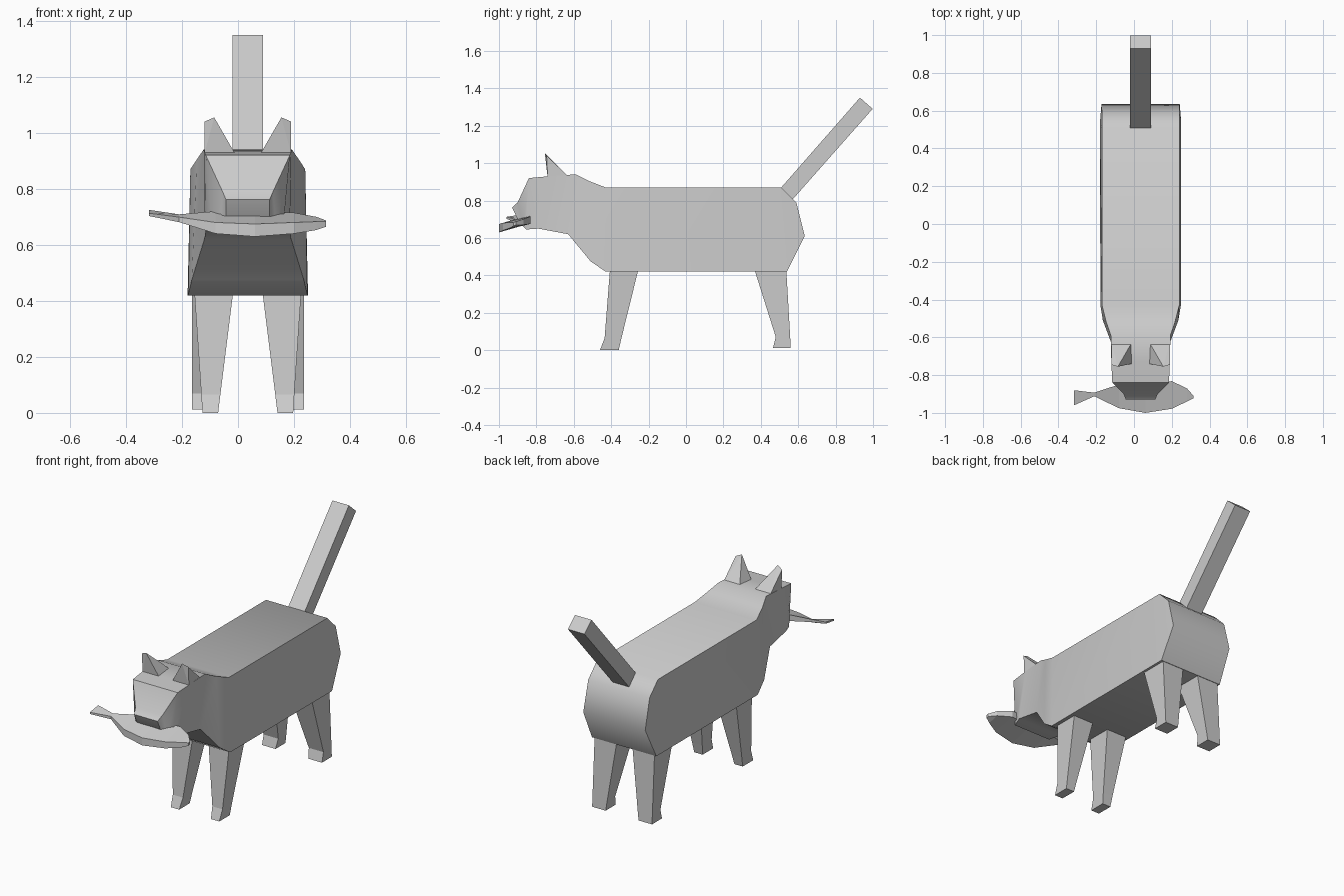
import bpy, bmesh, math

if "Cube" in bpy.data.objects:
    bpy.data.objects.remove(bpy.data.objects["Cube"])

CX = 0.035  # the animal's middle plane


def finish(name, bm, smooth=None):
    bmesh.ops.recalc_face_normals(bm, faces=bm.faces)
    mesh = bpy.data.meshes.new(name)
    bm.to_mesh(mesh)
    bm.free()
    ob = bpy.data.objects.new(name, mesh)
    bpy.context.collection.objects.link(ob)
    if smooth:
        bpy.ops.object.select_all(action='DESELECT')
        ob.select_set(True)
        bpy.context.view_layer.objects.active = ob
        bpy.ops.object.shade_smooth_by_angle(angle=math.radians(smooth))
    return ob


def loft(name, rings, smooth=None):
    """Skin a row of four-point rings and cap both ends."""
    bm = bmesh.new()
    loops = [[bm.verts.new(p) for p in ring] for ring in rings]
    for a, b in zip(loops, loops[1:]):
        for i in range(4):
            j = (i + 1) % 4
            bm.faces.new((a[i], a[j], b[j], b[i]))
    bm.faces.new(loops[0])
    bm.faces.new(loops[-1])
    return finish(name, bm, smooth)


def rect(x0, x1, y0, y1, z):
    return [(x0, y0, z), (x1, y0, z), (x1, y1, z), (x0, y1, z)]


# Body and head: top (y, z), bottom (y, z), half widths at top and bottom
stations = [
    (0.59, 0.79, 0.635, 0.61, 0.205, 0.207),
    (0.51, 0.87, 0.54, 0.42, 0.205, 0.215),
    (-0.43, 0.87, -0.43, 0.42, 0.205, 0.213),
    (-0.52, 0.905, -0.51, 0.475, 0.182, 0.2),
    (-0.59, 0.94, -0.63, 0.62, 0.158, 0.155),
    (-0.73, 0.93, -0.79, 0.65, 0.155, 0.15),
    (-0.84, 0.92, -0.855, 0.645, 0.15, 0.125),
    (-0.90, 0.79, -0.87, 0.66, 0.09, 0.1),
    (-0.93, 0.762, -0.90, 0.70, 0.078, 0.078),
]
loft("body_and_head", [
    [(CX - wt, yt, zt), (CX + wt, yt, zt), (CX + wb, yb, zb), (CX - wb, yb, zb)]
    for yt, zt, yb, zb, wt, wb in stations], 50)

# Tail
w = 0.055
loft("tail", [
    [(CX - w, y0, z0), (CX + w, y0, z0), (CX + w, y1, z1), (CX - w, y1, z1)]
    for y0, z0, y1, z1 in ((0.505, 0.865, 0.565, 0.80), (0.93, 1.35, 0.998, 1.29))])

# Legs: rows of (inner, outer, front y, back y, z)
front = [(0.05, 0.192, -0.405, -0.25, 0.45), (0.098, 0.166, -0.435, -0.345, 0.065),
         (0.106, 0.162, -0.46, -0.36, 0.0)]
hind = [(0.05, 0.2, 0.36, 0.535, 0.45), (0.102, 0.2, 0.48, 0.557, 0.07),
        (0.11, 0.2, 0.465, 0.56, 0.012)]
for side, s in (("left", 1), ("right", -1)):
    for part, rows in (("front_leg", front), ("hind_leg", hind)):
        loft(f"{part}_{side}", [rect(CX + s * a, CX + s * b, y0, y1, z)
                                for a, b, y0, y1, z in rows])
    # Ear: square base rising to a short slanted tip
    bm = bmesh.new()
    pts = rect(0.045, 0.155, -0.74, -0.625, 0.925)
    pts += [(0.155, -0.745, 1.04), (0.12, -0.755, 1.055)]
    for x, y, z in pts:
        bm.verts.new((CX + s * x, y, z))
    bmesh.ops.convex_hull(bm, input=bm.verts)
    finish(f"ear_{side}", bm)

# Fish held in the mouth: x, front y, back y, front z, back z, thickness
fish = [
    (-0.318, -0.96, -0.88, 0.708, 0.72, 0.01),
    (-0.21, -0.912, -0.893, 0.69, 0.70, 0.018),
    (-0.08, -0.975, -0.85, 0.66, 0.70, 0.04),
    (0.06, -1.0, -0.845, 0.652, 0.697, 0.045),
    (0.20, -0.978, -0.832, 0.66, 0.695, 0.04),
    (0.28, -0.94, -0.87, 0.668, 0.685, 0.03),
    (0.315, -0.922, -0.91, 0.674, 0.678, 0.018),
]
loft("fish", [
    [(x, yf, zf - t / 2), (x, yf, zf + t / 2), (x, yb, zb + t / 2), (x, yb, zb - t / 2)]
    for x, yf, yb, zf, zb, t in fish])
